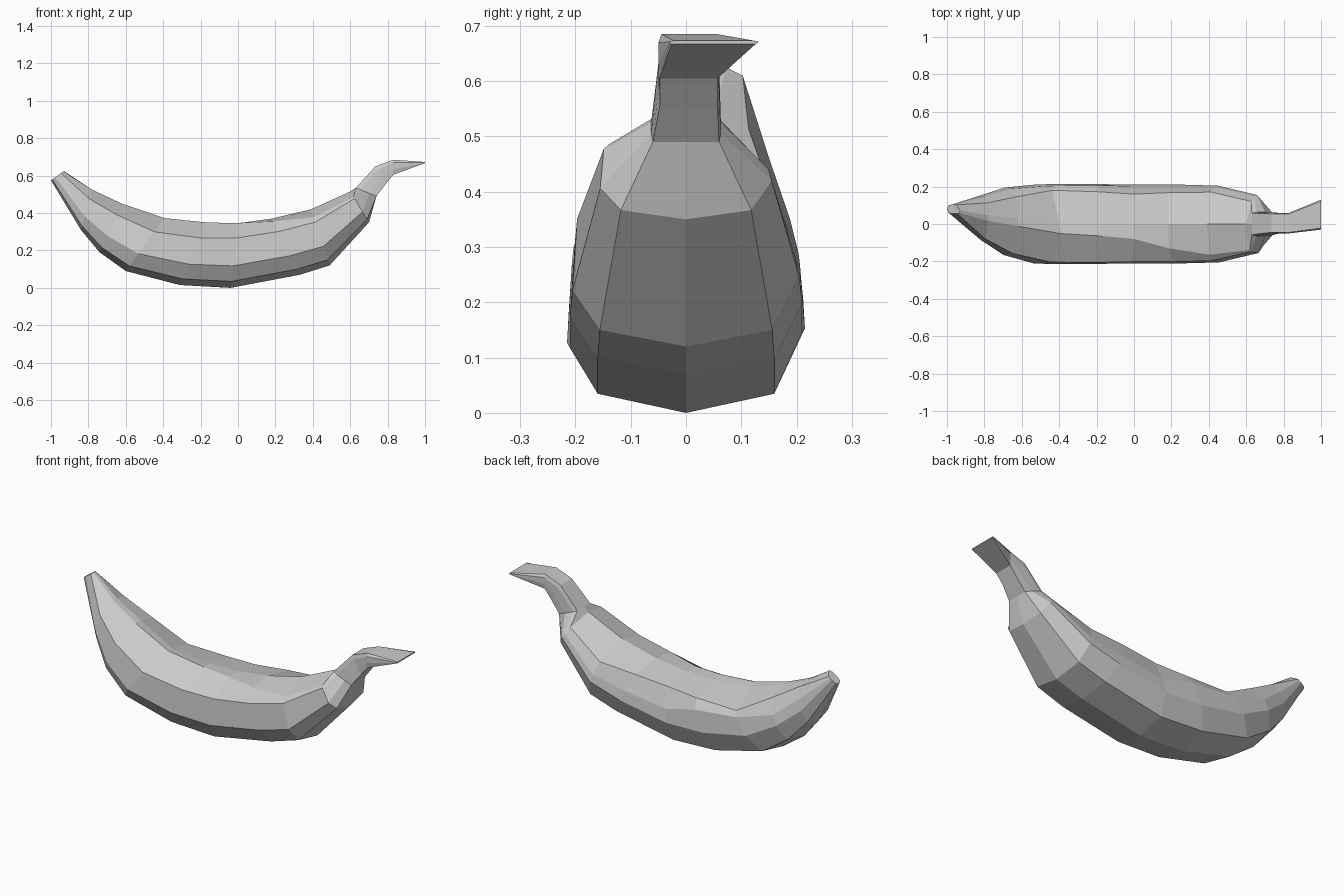
import bpy
import bmesh

cube = bpy.data.objects.get("Cube")
if cube:
    bpy.data.objects.remove(cube, do_unlink=True)

# One pale grey material
skin = bpy.data.materials.new("pale_grey")
skin.use_nodes = True
GREY = (0.6, 0.6, 0.6, 1)
skin.diffuse_color = GREY
skin.node_tree.nodes["Principled BSDF"].inputs["Base Color"].default_value = GREY

# Stem cross-section: (sideways, bottom-to-top) fractions, from the belly around
STEM = [(0, 0), (-.95, 0), (-1, .35), (-1, .8), (-.9, 1),
        (0, 1), (.9, 1), (1, .8), (1, .35), (.95, 0)]


def body_section(front_edge, crown, back_edge, back_height):
    """Body cross-section: fixed belly and sides, varying edges along the top."""
    return [(0, 0), (-.76, .1), (-1, .34), (-.96, .77), front_edge,
            (crown, 1), back_edge, (.96, back_height), (1, .42), (.76, .1)]


# Stations: (bottom x, bottom z, top x, top z, half width, centre y), top edges
BODY_STATIONS = [
    ((-1, .575, -.93, .625, .025, .08), ((-.8, .95), -.3, (.9, .7), .55)),
    ((-.84, .31, -.78, .525, .12, .035), ((-.15, 1), .1, (.65, .95), .7)),
    ((-.74, .19, -.62, .45, .18, .015), ((-.15, 1), .1, (.72, .9), .62)),
    ((-.6, .09, -.4, .362, .212, 0), ((-.24, 1.04), 0, (.85, .82), .73)),
    ((-.31, .015, -.17, .343, .215, 0), ((-.3, 1.02), 0, (.8, .91), .76)),
    ((-.04, 0, 0, .346, .21, 0), ((-.38, 1), 0, (.76, .93), .63)),
    ((.33, .07, .18, .37, .21, 0), ((-.62, .95), 0, (.8, .9), .6)),
    ((.49, .12, .39, .42, .205, 0), ((-.8, .86), 0, (.83, .78), .55)),
    ((.7, .35, .6, .515, .155, .0), ((-.9, .82), 0, (.78, .72), .55)),
]
STEM_STATIONS = [
    (.74, .49, .63, .535, .063, 0),
    (.79, .555, .735, .65, .055, .005),
    (.83, .605, .83, .685, .055, .005),
    (1, .667, 1, .673, .08, .05),
]


def add_ring(bm, station, section):
    bx, bz, tx, tz, half, centre = station
    return [bm.verts.new((bx + (tx - bx) * v, centre + half * u, bz + (tz - bz) * v))
            for u, v in section]


# Curved fruit body flowing into the stem, lofted ring by ring
bm = bmesh.new()
rings = [add_ring(bm, s, body_section(*edges)) for s, edges in BODY_STATIONS]
rings += [add_ring(bm, s, STEM) for s in STEM_STATIONS]
count = len(STEM)
for a, b in zip(rings, rings[1:]):
    for i in range(count):
        j = (i + 1) % count
        bm.faces.new((a[i], a[j], b[j], b[i]))
bm.faces.new(rings[0])
bm.faces.new(rings[-1])
bmesh.ops.recalc_face_normals(bm, faces=bm.faces[:])

mesh = bpy.data.meshes.new("banana")
bm.to_mesh(mesh)
bm.free()
mesh.materials.append(skin)
fruit = bpy.data.objects.new("banana", mesh)
bpy.context.collection.objects.link(fruit)
